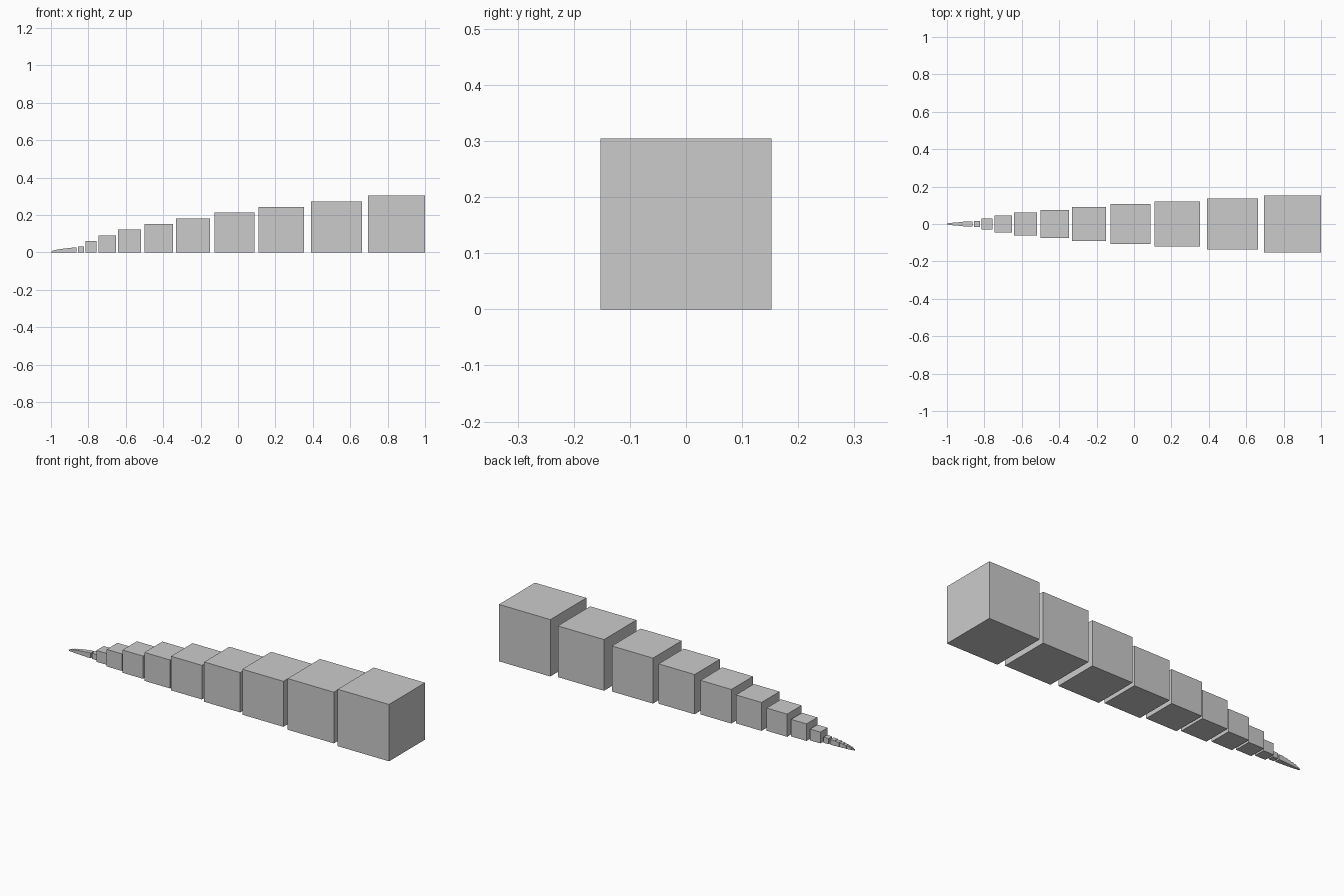
import bpy

if "Cube" in bpy.data.objects:
    bpy.data.objects.remove(bpy.data.objects["Cube"])

UNIT = 0.0304  # size step between neighbouring large cubes


def cube(name, size, x):
    """Cube standing on the floor, centred on y = 0."""
    bpy.ops.mesh.primitive_cube_add(size=size, location=(x, 0, size / 2))
    bpy.context.object.name = name


# Large cubes, growing by one step each, separated by gaps
centres = [-0.839, -0.786, -0.699, -0.580, -0.424,
           -0.241, -0.019, 0.232, 0.526, 0.848]
for i, x in enumerate(centres, 1):
    cube(f"large_cube_{i}", UNIT * i, x)

# Tiny cubes at the tip, a tenth of the size and practically touching
left = -1.0
for i in range(1, 10):
    size = UNIT * i / 10
    cube(f"small_cube_{i}", size, left + size / 2)
    left += size + 0.0001
